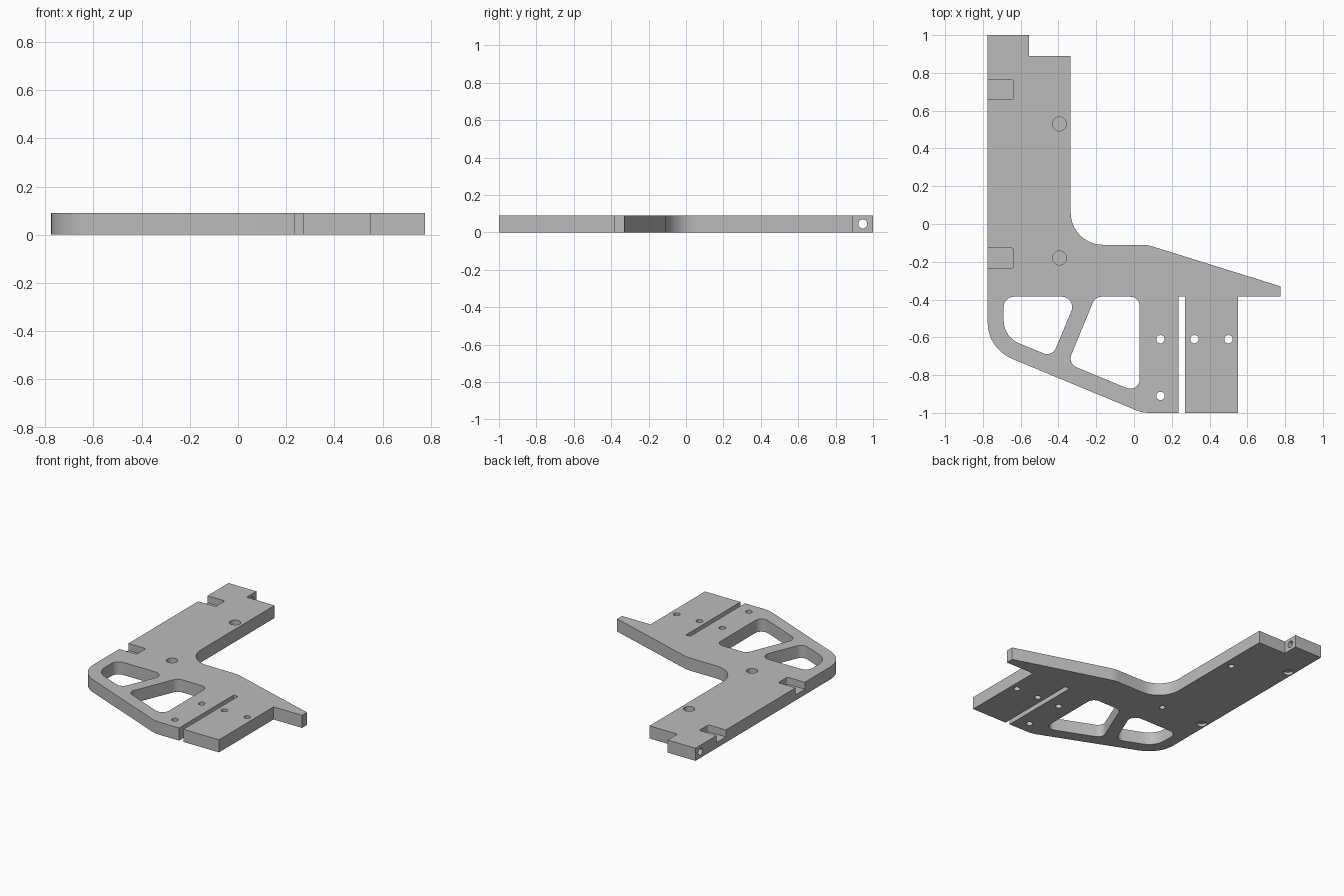
import bpy, bmesh, math
from mathutils import Vector, Matrix

cube = bpy.data.objects.get("Cube")
if cube:
    bpy.data.objects.remove(cube, do_unlink=True)

THICK = 0.09

grey = bpy.data.materials.new("light_grey")
grey.use_nodes = True
grey.diffuse_color = (0.5, 0.5, 0.5, 1)
grey.node_tree.nodes["Principled BSDF"].inputs["Base Color"].default_value = (0.5, 0.5, 0.5, 1)


def rounded(corners, steps=10):
    """Turn (x, y, radius) corners into a polygon with true arc fillets."""
    out = []
    for i, (x, y, r) in enumerate(corners):
        p = Vector((x, y))
        if not r:
            out.append(p)
            continue
        a = (Vector(corners[i - 1][:2]) - p).normalized()
        b = (Vector(corners[(i + 1) % len(corners)][:2]) - p).normalized()
        half = a.angle(b) / 2
        centre = p + (a + b).normalized() * r / math.sin(half)
        start = p + a * r / math.tan(half) - centre
        end = p + b * r / math.tan(half) - centre
        sweep = math.atan2(start.cross(end), start.dot(end))
        for k in range(steps + 1):
            out.append(centre + Matrix.Rotation(sweep * k / steps, 2) @ start)
    return out


def prism(name, points, z0, z1):
    bm = bmesh.new()
    base = bm.faces.new([bm.verts.new((p.x, p.y, z0)) for p in points])
    top = bmesh.ops.extrude_face_region(bm, geom=[base])["geom"]
    verts = [v for v in top if isinstance(v, bmesh.types.BMVert)]
    bmesh.ops.translate(bm, verts=verts, vec=(0, 0, z1 - z0))
    bmesh.ops.recalc_face_normals(bm, faces=bm.faces)
    mesh = bpy.data.meshes.new(name)
    bm.to_mesh(mesh)
    bm.free()
    mesh.materials.append(grey)
    ob = bpy.data.objects.new(name, mesh)
    bpy.context.collection.objects.link(ob)
    return ob


def drill(name, x, y, r, z0, z1):
    ring = [Vector((x + r * math.cos(t), y + r * math.sin(t)))
            for t in (math.tau * k / 32 for k in range(32))]
    return prism(name, ring, z0, z1)


# Plate outline: tall arm, filleted shoulder, tapered tip, two tabs, rounded heel
plate = prism("bracket_plate", rounded([
    (-0.775, 1, 0), (-0.555, 1, 0), (-0.555, 0.89, 0), (-0.335, 0.89, 0),
    (-0.335, -0.11, 0.17), (0.07, -0.11, 0.2), (0.775, -0.33, 0),
    (0.775, -0.385, 0), (0.55, -0.385, 0), (0.55, -1, 0), (0.27, -1, 0),
    (0.27, -0.385, 0), (0.235, -0.385, 0), (0.235, -1, 0),
    (0.045, -1, 0.2), (-0.775, -0.66, 0.21)]), 0, THICK)

LOW, HIGH = -0.1, 0.2
cutters = []

# Lightening windows either side of the slanted rib
cutters.append(prism("rear_window", rounded([
    (-0.69, -0.385, 0.055), (-0.3, -0.385, 0.055),
    (-0.433, -0.704, 0.05), (-0.69, -0.598, 0.13)]), LOW, HIGH))
cutters.append(prism("front_window", rounded([
    (-0.205, -0.385, 0.05), (0.03, -0.385, 0.05),
    (0.03, -0.897, 0.05), (-0.351, -0.739, 0.05)]), LOW, HIGH))

# Bolt holes through the tabs
for x, y in [(0.14, -0.61), (0.14, -0.91), (0.32, -0.61), (0.5, -0.61)]:
    cutters.append(drill("tab_hole", x, y, 0.022, LOW, HIGH))

# Recesses along the arm: wide bores and edge pockets above, shallow bores below
for y in (0.53, -0.18):
    cutters.append(drill("wide_bore", -0.395, y, 0.037, 0.04, HIGH))
    cutters.append(drill("pilot_hole", -0.395, y, 0.02, LOW, 0.03))
for y in (0.71, -0.18):
    cutters.append(prism("edge_pocket", rounded([
        (-0.9, y + 0.052, 0), (-0.637, y + 0.052, 0.012),
        (-0.637, y - 0.052, 0.012), (-0.9, y - 0.052, 0)], 4), 0.04, HIGH))
    cutters.append(drill("pocket_bore", -0.735, y, 0.033, LOW, 0.02))

# Cross hole through the end of the arm
cross = drill("cross_hole", 0, 0, 0.024, -0.3, 0.3)
cross.data.transform(Matrix.Translation((-0.66, 0.945, THICK / 2))
                     @ Matrix.Rotation(math.pi / 2, 4, 'Y'))
cutters.append(cross)

for c in cutters:
    c.hide_render = True
    mod = plate.modifiers.new(c.name, 'BOOLEAN')
    mod.operation = 'DIFFERENCE'
    mod.solver = 'EXACT'
    mod.object = c

# Bake the cuts and drop the cutters
bpy.context.view_layer.update()
deps = bpy.context.evaluated_depsgraph_get()
baked = bpy.data.meshes.new_from_object(plate.evaluated_get(deps))
plate.modifiers.clear()
plate.data = baked
for c in cutters:
    bpy.data.objects.remove(c, do_unlink=True)

bpy.ops.object.select_all(action='DESELECT')
plate.select_set(True)
bpy.context.view_layer.objects.active = plate
bpy.ops.object.shade_smooth_by_angle(angle=math.radians(30))
